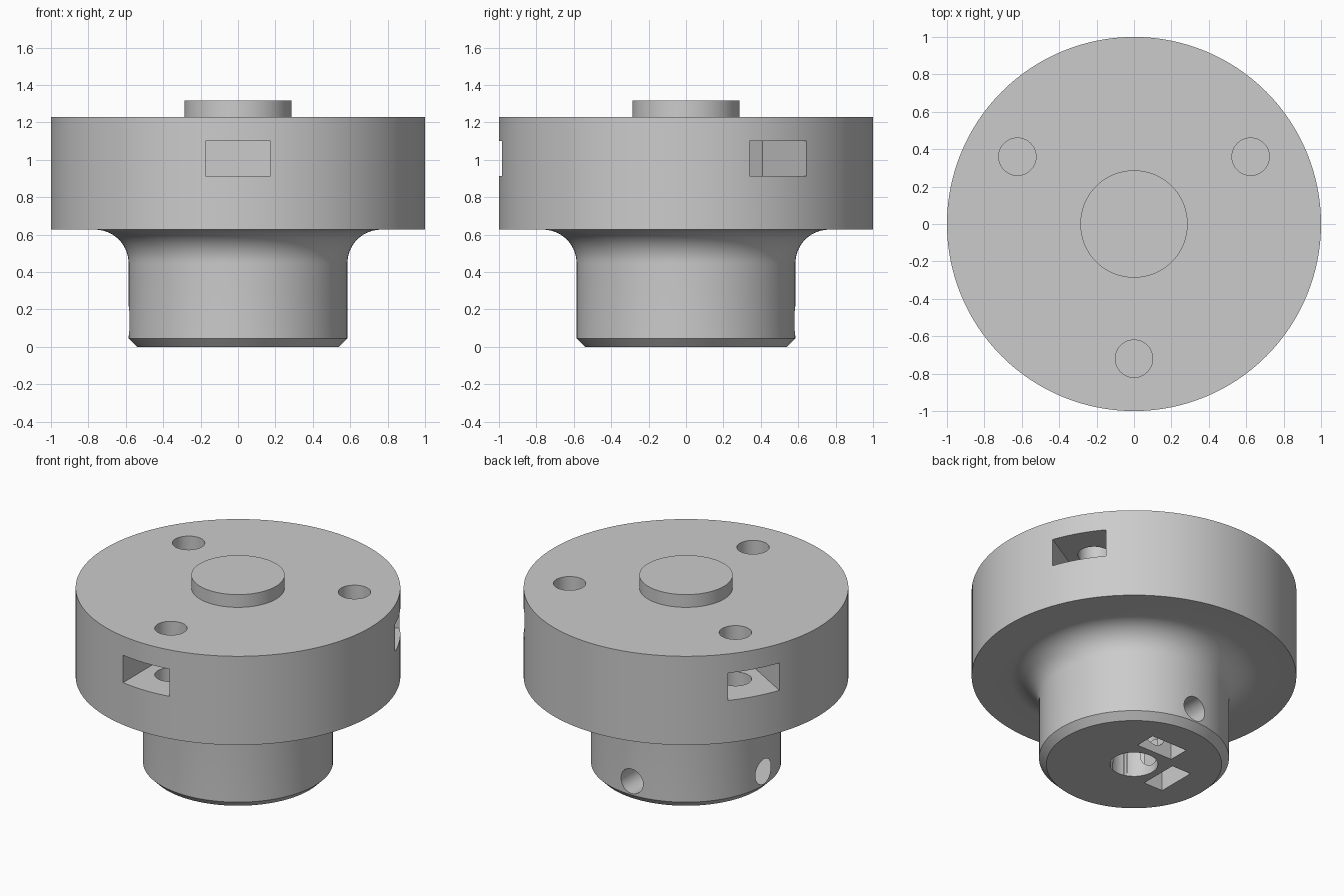
import bpy
import bmesh
from math import sin, cos, pi, radians
from mathutils import Matrix, Vector

if "Cube" in bpy.data.objects:
    bpy.data.objects.remove(bpy.data.objects["Cube"])

STEPS = 128
TOP, UNDERSIDE = 1.23, 0.627
HUB_R, FILLET = 0.585, 0.18

grey = bpy.data.materials.new("light_grey")
grey.use_nodes = True
grey.diffuse_color = (0.6, 0.6, 0.6, 1)
grey.node_tree.nodes["Principled BSDF"].inputs["Base Color"].default_value = (0.6, 0.6, 0.6, 1)


def finish(bm, name):
    """Turn a bmesh into a grey object."""
    bmesh.ops.recalc_face_normals(bm, faces=bm.faces)
    mesh = bpy.data.meshes.new(name)
    bm.to_mesh(mesh)
    bm.free()
    mesh.materials.append(grey)
    obj = bpy.data.objects.new(name, mesh)
    bpy.context.collection.objects.link(obj)
    return obj


def lathe(profile, name):
    """Revolve an (r, z) profile about the z axis."""
    bm = bmesh.new()
    verts = [bm.verts.new((r, 0, z)) for r, z in profile]
    edges = [bm.edges.new(pair) for pair in zip(verts, verts[1:])]
    bmesh.ops.spin(bm, geom=verts + edges, cent=(0, 0, 0), axis=(0, 0, 1),
                   angle=2 * pi, steps=STEPS, use_merge=True)
    bmesh.ops.remove_doubles(bm, verts=bm.verts, dist=1e-5)
    return finish(bm, name)


def rod(start, end, radius, name):
    """Cylinder between two points."""
    a, b = Vector(start), Vector(end)
    axis = b - a
    turn = axis.to_track_quat('Z', 'Y').to_matrix().to_4x4()
    bm = bmesh.new()
    bmesh.ops.create_cone(bm, cap_ends=True, segments=48, radius1=radius,
                          radius2=radius, depth=axis.length,
                          matrix=Matrix.Translation((a + b) / 2) @ turn)
    return finish(bm, name)


def slot(angle, inner, outer, width, low, high, name):
    """Box reaching radially from inner to outer at the given angle."""
    place = (Matrix.Rotation(angle, 4, 'Z')
             @ Matrix.Translation(((inner + outer) / 2, 0, (low + high) / 2))
             @ Matrix.Diagonal((outer - inner, width, high - low, 1)))
    bm = bmesh.new()
    bmesh.ops.create_cube(bm, size=1, matrix=place)
    return finish(bm, name)


def polar(radius, angle, z):
    return (radius * cos(angle), radius * sin(angle), z)


# Flanged body: chamfered hub, fillet, wide disc and raised centre boss
fillet = [(HUB_R + FILLET * (1 - cos(t)), UNDERSIDE - FILLET * (1 - sin(t)))
          for t in (pi / 2 * i / 14 for i in range(15))]
body = lathe([(0, 0), (0.54, 0), (HUB_R, 0.045)] + fillet
             + [(1, UNDERSIDE), (1, TOP), (0.287, TOP), (0.287, 1.317), (0, 1.317)],
             "flanged_hub")

# Shaft bore
cutters = [rod((0, 0, -0.1), (0, 0, 0.8), 0.147, "shaft_bore")]

# Three bolt holes in the disc, each with a nut slot opening at the rim
for degrees in (-90, 30, 150):
    a = radians(degrees)
    cutters.append(rod(polar(0.72, a, 0.7), polar(0.72, a, 1.4), 0.1, "bolt_hole"))
    cutters.append(slot(a, 0.516, 1.2, 0.35, 0.914, 1.1, "rim_nut_slot"))

# Two set screw holes in the hub, each with a nut slot opening at the base
for degrees in (90, 180):
    a = radians(degrees)
    cutters.append(rod(polar(0.03, a, 0.138), polar(0.8, a, 0.138), 0.083, "screw_hole"))
    cutters.append(slot(a, 0.195, 0.34, 0.27, -0.1, 0.293, "base_nut_slot"))

# Cut every hole into the body
bpy.ops.object.select_all(action='DESELECT')
bpy.context.view_layer.objects.active = body
body.select_set(True)
for cutter in cutters:
    cutter.hide_render = True
    mod = body.modifiers.new("cut", 'BOOLEAN')
    mod.operation = 'DIFFERENCE'
    mod.solver = 'EXACT'
    mod.object = cutter
    bpy.ops.object.modifier_apply(modifier=mod.name)
    bpy.data.objects.remove(cutter)

bpy.ops.object.shade_smooth_by_angle(angle=radians(30))
